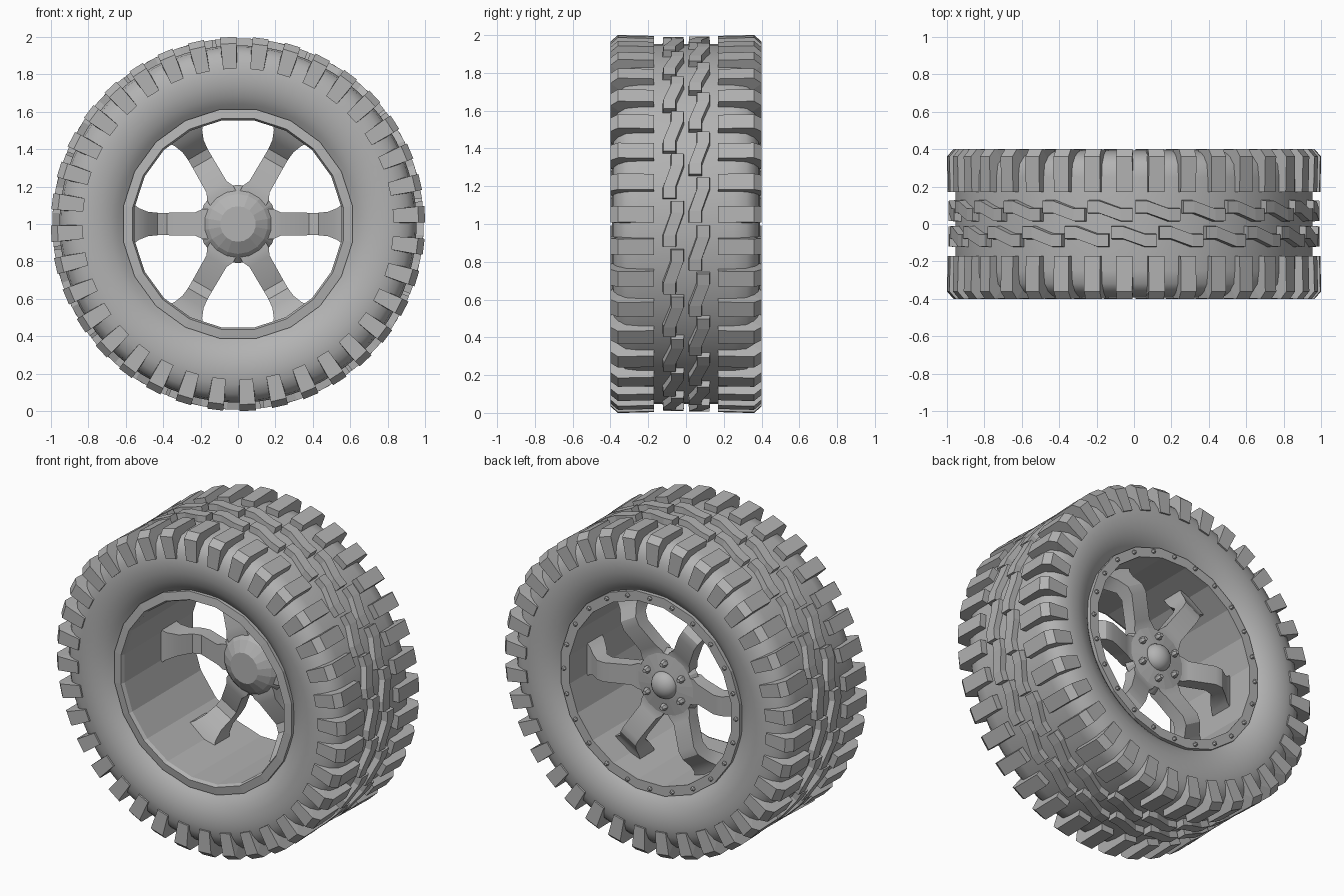
import bpy, bmesh, math

cube = bpy.data.objects.get("Cube")
if cube:
    bpy.data.objects.remove(cube)

grey = bpy.data.materials.new("plain_grey")
grey.use_nodes = True
grey.diffuse_color = (0.45, 0.45, 0.45, 1)
grey.node_tree.nodes["Principled BSDF"].inputs["Base Color"].default_value = (0.45, 0.45, 0.45, 1)


def place(r, y, angle, side=0.0):
    """Point at radius r, axle position y, shifted sideways along the tangent."""
    c, s = math.cos(angle), math.sin(angle)
    return (r * c - side * s, y, 1 + r * s + side * c)


def finish(name, bm, smooth=None):
    bmesh.ops.recalc_face_normals(bm, faces=bm.faces)
    mesh = bpy.data.meshes.new(name)
    bm.to_mesh(mesh)
    bm.free()
    mesh.materials.append(grey)
    obj = bpy.data.objects.new(name, mesh)
    bpy.context.collection.objects.link(obj)
    if smooth:
        bpy.ops.object.select_all(action="DESELECT")
        obj.select_set(True)
        bpy.context.view_layer.objects.active = obj
        bpy.ops.object.shade_smooth_by_angle(angle=math.radians(smooth))
    return obj


def lathe(name, profile, sides, smooth=None, closed=False):
    """Spin (r, y) points around the axle."""
    bm = bmesh.new()
    rings = [[bm.verts.new(place(r, y, math.tau * (k + 0.5) / sides)) for k in range(sides)]
             for r, y in profile]
    pairs = list(zip(rings, rings[1:]))
    if closed:
        pairs.append((rings[-1], rings[0]))
    for a, b in pairs:
        for k in range(sides):
            n = (k + 1) % sides
            bm.faces.new((a[k], a[n], b[n], b[k]))
    bmesh.ops.remove_doubles(bm, verts=bm.verts, dist=0.0001)
    return finish(name, bm, smooth)


def loft(bm, sections):
    """Skin a row of four-cornered sections and cap the ends."""
    rings = [[bm.verts.new(p) for p in sec] for sec in sections]
    for a, b in zip(rings, rings[1:]):
        for k in range(4):
            n = (k + 1) % 4
            bm.faces.new((a[k], a[n], b[n], b[k]))
    bm.faces.new(rings[0])
    bm.faces.new(rings[-1][::-1])


def bar(bm, angle, rows):
    """Loft rows of (r, y, r, y, half width) at one angle around the axle."""
    loft(bm, [(place(r1, y1, angle, -w), place(r1, y1, angle, w),
               place(r2, y2, angle, w), place(r2, y2, angle, -w)) for r1, y1, r2, y2, w in rows])


def studs(name, count, radius, y, size, height, turn=0.0):
    """Ring of small hexagonal bolt heads."""
    bm = bmesh.new()
    for k in range(count):
        a = math.tau * (k + turn) / count
        cx, cy, cz = place(radius, y, a)
        loops = []
        for h, f in ((0, 1), (height * 0.6, 1), (height, 0.6)):
            loops.append([bm.verts.new((cx + size * f * math.cos(j * math.pi / 3), cy + h,
                                        cz + size * f * math.sin(j * math.pi / 3))) for j in range(6)])
        for p, q in zip(loops, loops[1:]):
            for j in range(6):
                bm.faces.new((p[j], p[j - 1], q[j - 1], q[j]))
        bm.faces.new(loops[-1])
    finish(name, bm)


# Tyre body: half a cross-section, mirrored across the middle
half = [(0.955, 0), (0.955, 0.25), (0.945, 0.32), (0.91, 0.36), (0.86, 0.383), (0.8, 0.392),
        (0.74, 0.388), (0.68, 0.37), (0.64, 0.345), (0.61, 0.32)]
lathe("tyre", [(r, -y) for r, y in half[:0:-1]] + half, 72, 35)

# Shoulder lugs wrapping from the tread onto the sidewall
bm = bmesh.new()
for k in range(36):
    for side in (-1, 1):
        a = math.radians(10 * k + 3)
        rows = [(0.995, 0.17, 0.93, 0.17, 0.043), (1.0, 0.36, 0.92, 0.3, 0.043),
                (0.965, 0.4, 0.9, 0.33, 0.043), (0.83, 0.398, 0.83, 0.36, 0.036)]
        bar(bm, a, [(r1, y1 * side, r2, y2 * side, w) for r1, y1, r2, y2, w in rows])
finish("shoulder_lugs", bm)

# Two zigzag rows of centre tread blocks
bm = bmesh.new()
for k in range(24):
    for base, shift in ((0.012, 0), (-0.125, 0.5)):
        secs = []
        for t, y in ((0.03, 0), (0.27, 0), (0.73, 0.042), (0.97, 0.042)):
            a = math.radians(15 * (k + t + shift))
            low = base + y
            secs.append([place(0.94, low, a), place(0.94, low + 0.075, a),
                         place(0.993, low + 0.07, a), place(0.993, low + 0.005, a)])
        loft(bm, secs)
finish("centre_tread", bm)

# Rim: flat lips on both sides joined by a faceted barrel
lathe("rim", [(0.62, -0.3), (0.62, -0.345), (0.57, -0.352), (0.56, -0.33), (0.565, 0.33),
              (0.565, 0.352), (0.625, 0.352), (0.625, 0.3)], 20, closed=True)
studs("rim_bolts", 24, 0.595, 0.35, 0.013, 0.02)

# Six bent spokes with flared feet
bm = bmesh.new()
for k in range(6):
    bar(bm, k * math.pi / 3, [
        (0.1, 0.2, 0.1, 0.12, 0.08), (0.19, 0.2, 0.19, 0.12, 0.08), (0.23, 0.21, 0.23, 0.125, 0.062),
        (0.38, 0.27, 0.38, 0.18, 0.06), (0.43, 0.265, 0.43, 0.165, 0.06), (0.49, 0.22, 0.48, 0.1, 0.065),
        (0.53, 0.19, 0.53, 0.05, 0.085), (0.565, 0.18, 0.565, 0.03, 0.11)])
finish("spokes", bm, 30)

# Hub: tapered inner boss, outer face, domed cap and wheel nuts
lathe("hub", [(0, 0.06), (0.095, 0.06), (0.16, 0.1), (0.21, 0.15), (0.19, 0.2), (0.09, 0.215),
              (0, 0.215)], 18)
lathe("hub_cap", [(0.085 * math.cos(math.radians(a)), 0.205 + 0.07 * math.sin(math.radians(a)))
                  for a in range(0, 91, 15)], 20, 40)
studs("wheel_nuts", 6, 0.135, 0.2, 0.021, 0.045, 0.5)
